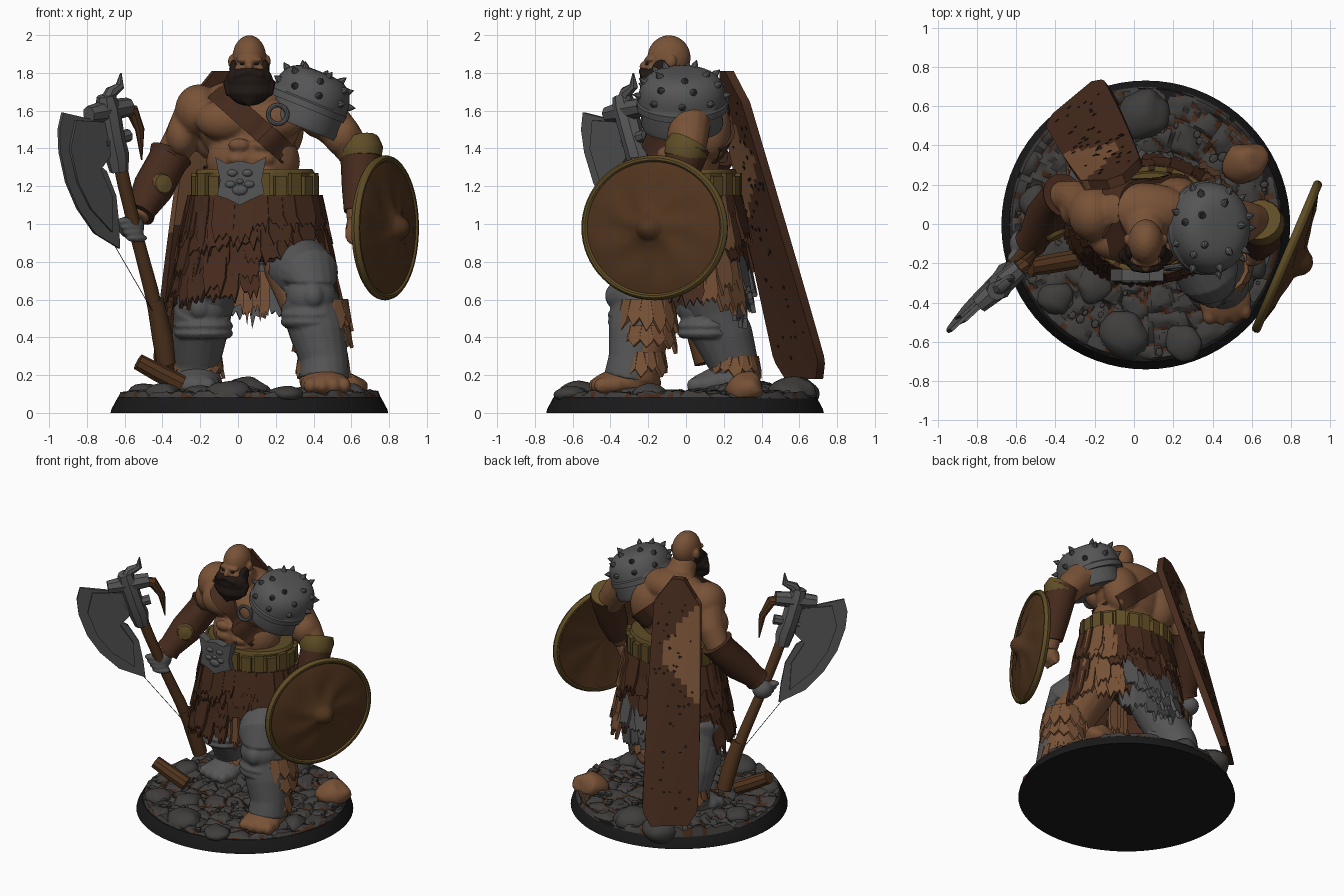
import bpy, bmesh, random
from math import sin, cos, pi, radians, atan2
from mathutils import Vector as V, Matrix as M, noise
from mathutils.bvhtree import BVHTree

if "Cube" in bpy.data.objects:
    bpy.data.objects.remove(bpy.data.objects["Cube"])
random.seed(4)
COL = dict(skin=(.19, .085, .038), leather=(.062, .024, .012), wood=(.085, .036, .013), grey=(.092, .092, .092),
           olive=(.115, .074, .019), black=(.01, .01, .011), beard=(.015, .009, .007), stone=(.05, .048, .046))
MAT = {}
for k, c in COL.items():
    MAT[k] = bpy.data.materials.new(k)
    MAT[k].diffuse_color = (*c, 1)

def make(name, bm, mat, voxel=0, smooth=3):
    bmesh.ops.recalc_face_normals(bm, faces=bm.faces)
    me = bpy.data.meshes.new(name)
    bm.to_mesh(me)
    bm.free()
    for m in mat.split():
        me.materials.append(MAT[m])
    me.polygons.foreach_set("use_smooth", [True] * len(me.polygons))
    me.set_sharp_from_angle(angle=radians(38))
    ob = bpy.data.objects.new(name, me)
    bpy.context.collection.objects.link(ob)
    if voxel:
        r = ob.modifiers.new("fuse", 'REMESH')
        r.mode, r.voxel_size, r.use_smooth_shade = 'VOXEL', voxel, True
        s = ob.modifiers.new("soften", 'SMOOTH')
        s.iterations = smooth
    return ob

def ell(bm, loc, size, rot=0, sub=3):
    m = M.Translation(loc) @ M.Rotation(rot, 4, 'Z') @ M.Diagonal((*size, 1))
    return bmesh.ops.create_icosphere(bm, subdivisions=sub, radius=1, matrix=m)['verts']

def bridge(bm, rings, cap=True):
    n = len(rings[0])
    for a, b in zip(rings, rings[1:]):
        for i in range(n):
            bm.faces.new((a[i], a[(i + 1) % n], b[(i + 1) % n], b[i]))
    if cap:
        bm.faces.new(rings[0])
        bm.faces.new(rings[-1])

def tube(bm, pts, n=14):
    P = [V(p[:3]) for p in pts]
    rings = []
    for i, p in enumerate(P):
        t = (P[min(i + 1, len(P) - 1)] - P[max(i - 1, 0)]).normalized()
        u = t.cross(V((0, 1, .01)) if abs(t.y) < .9 else V((1, 0, 0))).normalized()
        w = t.cross(u)
        rings.append([bm.verts.new(p + pts[i][3] * (u * cos(2 * pi * k / n) + w * sin(2 * pi * k / n))) for k in range(n)])
    bridge(bm, rings)

def lathe(bm, prof, m, n=48, wob=lambda r, a: 0, cap=True):
    bridge(bm, [[bm.verts.new(m @ V((r * cos(2 * pi * k / n), r * sin(2 * pi * k / n), z + wob(r, 2 * pi * k / n))))
                 for k in range(n)] for r, z in prof], cap)

def slab(bm, outline, th, o, u, v):
    o, u, v = V(o), V(u), V(v)
    w = u.cross(v).normalized() * th / 2
    bridge(bm, [[bm.verts.new(o + u * a + v * b + s * w) for a, b in outline] for s in (-1, 1)])

def aim(p, d):
    return M.Translation(p) @ V(d).to_track_quat('Z', 'Y').to_matrix().to_4x4()

# base plinth and cracked stone ground
bm = bmesh.new()
lathe(bm, [(.735, 0), (.73, .02), (.695, .085)], M.Translation((.06, -.005, 0)), 72)
make("base", bm, "black")
bm = bmesh.new()
rings = []
for i in range(46):
    r = .012 + .685 * i / 45
    ring = []
    for k in range(130):
        x, y = .06 + r * cos(2 * pi * k / 130), r * sin(2 * pi * k / 130)
        d = noise.voronoi(V((x * 9, y * 9, .3)))[0]
        h = .083 + min(.03, .12 * (d[1] - d[0])) + .02 * noise.noise(V((x * 5, y * 5, 2)))
        h += .055 * max(0, 1 - ((x + .2) ** 2 + (y - .35) ** 2) / .13)
        ring.append(bm.verts.new((x, y, max(h, .07) if i < 45 else .075)))
    rings.append(ring)
bridge(bm, rings)
for f in bm.faces:
    c = f.calc_center_median()
    d = noise.voronoi(V((c.x * 9, c.y * 9, .3)))[0]
    f.material_index = int(d[1] - d[0] < .1 and noise.noise(c * 12) > 0)
make("ground", bm, "stone leather")
bm = bmesh.new()
for x, y, r, h in [(-.05, -.56, .13, .07), (.05, .56, .14, .09), (-.2, .58, .13, .09), (-.4, -.38, .09, .06), (.25, -.6, .1, .04),
                   (.6, -.2, .09, .05), (-.5, .1, .09, .06), (-.2, -.3, .1, .05), (.43, -.3, .18, .05), (-.22, .22, .21, .06)]:
    for v in ell(bm, (x, y, .1), (r, r * .9, h), x * 9, 3):
        v.co += V((1, 1, .6)) * .02 * noise.noise(v.co * 11)
for _ in range(110):
    a, r = random.uniform(0, 2 * pi), .66 * random.random() ** .5
    s = random.uniform(.012, .035)
    ell(bm, (.06 + r * cos(a), r * sin(a), .105), (s, s * .8, s * .7), a, 1)
make("ground_rocks", bm, "stone")
bm = bmesh.new()
for v in ell(bm, (.57, .32, .13), (.11, .1, .085)):
    v.co += V((1, 1, 1)) * .025 * noise.noise(v.co * 10)
make("brown_boulder", bm, "skin")
bm = bmesh.new()
tube(bm, [(-.53, -.22, .27, .045), (-.42, -.2, .21, .05), (-.3, -.18, .15, .05)], 9)
make("broken_log", bm, "wood")

# torso and arms
bm = bmesh.new()
for l, s in [((.06, .03, 1.52), (.27, .19, .22)), ((.05, .07, 1.65), (.25, .14, .12)), ((-.07, -.09, 1.55), (.155, .1, .11)),
             ((.19, -.09, 1.55), (.155, .1, .11)), ((.08, -.01, 1.33), (.25, .19, .2)), ((.09, .02, 1.12), (.3, .22, .18)),
             ((-.21, .05, 1.6), (.125, .14, .14)), ((.44, .02, 1.59), (.13, .14, .14)), ((-.12, .13, 1.5), (.13, .11, .17)),
             ((.22, .13, 1.5), (.13, .11, .17)), ((-.3, .07, 1.47), (.08, .09, .11)), ((.55, .0, 1.47), (.1, .1, .11))]:
    ell(bm, l, s)
for sx in (-1, 1):
    for j in range(3):
        ell(bm, (.07 + sx * .065, -.185 + .006 * j, 1.42 - .075 * j), (.06, .035, .035))
tube(bm, [(.06, .05, 1.62, .13), (.06, -.08, 1.8, .085)])
tube(bm, [(-.23, .07, 1.58, .11), (-.3, .13, 1.45, .095), (-.37, .14, 1.33, .085), (-.46, .02, 1.18, .085), (-.53, -.1, 1.03, .055)])
tube(bm, [(.45, .02, 1.58, .12), (.56, .02, 1.46, .1), (.65, 0, 1.33, .09), (.65, -.08, 1.17, .085), (.63, -.14, 1.0, .055)])
body = make("torso_and_arms", bm, "skin", .013, 3)

# head with brow, nose and ears
bm = bmesh.new()
for l, s in [((.06, -.09, 1.88), (.09, .115, .12)), ((.06, -.14, 1.81), (.08, .085, .08)), ((.06, -.19, 1.87), (.072, .03, .02)),
             ((.06, -.218, 1.833), (.022, .028, .03)), ((-.035, -.08, 1.86), (.018, .03, .035)), ((.155, -.08, 1.86), (.018, .03, .035)),
             ((.01, -.18, 1.825), (.03, .03, .02)), ((.11, -.18, 1.825), (.03, .03, .02))]:
    ell(bm, l, s)
make("head", bm, "skin", .007, 3)
bm = bmesh.new()
ell(bm, (.06, -.16, 1.765), (.125, .085, .08))
ell(bm, (.06, -.175, 1.71), (.115, .065, .085))
for sx in (-1, 1):
    ell(bm, (.06 + sx * .082, -.13, 1.82), (.025, .05, .05))
    tube(bm, [(.06, -.23, 1.81, .022), (.06 + sx * .06, -.22, 1.79, .024), (.06 + sx * .1, -.19, 1.73, .006)], 8)
for k in range(9):
    t = (k - 4) / 4
    tube(bm, [(.06 + .11 * t, -.205 + .05 * t * t, 1.76, .032), (.06 + .1 * t, -.225 + .05 * t * t, 1.69, .027),
              (.06 + .08 * t, -.215 + .03 * t * t, 1.62 + .05 * abs(t), .006)], 8)
make("beard", bm, "beard", .008, 1)
bm = bmesh.new()
for sx in (-1, 1):
    ell(bm, (.06 + sx * .036, -.205, 1.848), (.015, .012, .008), 0, 2)
make("eyes", bm, "black")

# diagonal strap laid on the body, front and back
bpy.context.view_layer.update()
tree = BVHTree.FromObject(body, bpy.context.evaluated_depsgraph_get())
bm = bmesh.new()
for side in (-1, 1):
    rings = []
    for i in range(25):
        x, z = -.12 + .45 * i / 24, 1.71 - .4 * i / 24
        hits = [tree.ray_cast(V((x + s * .04, side * 2, z + s * .04)), V((0, -side, 0)))[0] for s in (-1, 1)]
        if None in hits:
            continue
        rings.append([bm.verts.new(h + V((0, side * o, 0))) for h, o in ((hits[0], -.03), (hits[0], .02), (hits[1], .02), (hits[1], -.03))])
    bridge(bm, rings)
make("chest_strap", bm, "leather")
bm = bmesh.new()
lathe(bm, [(.05 + .013 * cos(a * pi / 4), .013 * sin(a * pi / 4)) for a in range(9)], aim((.21, -.22, 1.58), (.1, -1, .1)), 24, cap=False)
make("strap_ring", bm, "grey")

# spiked shoulder plates: boxy upper cap over a lower band
tilt = M.Translation((.375, -.02, 1.64)) @ M.Rotation(radians(22), 4, 'Y')
def cap_pt(e, a=0):
    r = cos(e) ** .55
    return V((.208 * r * cos(a), .235 * r * sin(a), .178 * sin(e) ** .8))
bm = bmesh.new()
lathe(bm, [(.195, -.03), (.215, -.03), (.215, .005)] + [(cap_pt(e).x, cap_pt(e).z) for e in [.04 + 1.51 * i / 13 for i in range(14)]],
      tilt @ M.Diagonal((1, 1.12, 1, 1)), 44)
lathe(bm, [(.15, -.135), (.19, -.135), (.198, -.11), (.185, .03)], tilt @ M.Translation((.015, 0, 0)) @ M.Diagonal((1, 1.1, 1, 1)), 44)
for el, n, off in ((14, 9, 0), (42, 7, .3), (70, 5, .1)):
    for k in range(n):
        p = cap_pt(radians(el), 2 * pi * k / n + off)
        lathe(bm, [(.021, -.012), (.018, .008), (.002, .036)], tilt @ aim(p, p), 8)
make("shoulder_armour", bm, "grey")

# bracers and hands
bm = bmesh.new()
for pts in ([(-.355, .145, 1.37, .118), (-.375, .13, 1.33, .105), (-.45, .03, 1.19, .108), (-.51, -.07, 1.08, .08), (-.525, -.09, 1.05, .085)],
            [(.645, .015, 1.41, .115), (.65, .0, 1.36, .108), (.65, -.07, 1.18, .1), (.635, -.11, 1.06, .075)]):
    tube(bm, pts, 18)
make("bracers", bm, "leather")
bm = bmesh.new()
tube(bm, [(.64, .02, 1.43, .11), (.65, .0, 1.39, .12), (.652, -.01, 1.35, .108)], 18)
lathe(bm, [(.03, 0), (.06, 0), (.05, .02), (.01, .03)], aim((-.4, -.05, 1.21), (.5, -1, .2)), 12)
make("bracer_trim", bm, "olive")
bm = bmesh.new()
ell(bm, (-.565, -.1, .985), (.07, .075, .065))
for j in range(4):
    ell(bm, (-.59 + .018 * j, -.155 + .005 * j, 1.015 - .03 * j), (.065, .035, .022), .5, 2)
make("axe_hand", bm, "grey", .009, 2)
bm = bmesh.new()
ell(bm, (.62, -.15, .98), (.05, .06, .07))
for j in range(4):
    ell(bm, (.6, -.2 + .03 * j, .95), (.035, .017, .06), 0, 2)
make("shield_hand", bm, "skin", .01, 2)

# axe: all parts lie in one slanted plane
AO, AU, AV = (0, .465, 0), (1, .91, 0), (0, -.1, 1)
def ap(x, z, r):
    return (x, .465 + .91 * x - .1 * z, z, r)
bm = bmesh.new()
tube(bm, [ap(-.69, 1.62, .035), ap(-.6, 1.2, .036), ap(-.54, .95, .034), ap(-.46, .65, .038), ap(-.385, .3, .042)])
tube(bm, [ap(-.44, .6, .045), ap(-.4, .4, .055), ap(-.38, .26, .05)], 10)
tube(bm, [ap(-.63, 1.61, .04), ap(-.56, 1.6, .036), ap(-.52, 1.5, .025), ap(-.51, 1.34, .004)], 8)
make("axe_handle_and_spike", bm, "wood")
bm = bmesh.new()
slab(bm, [(-.93, 1.59), (-.95, 1.5), (-.945, 1.38), (-.91, 1.22), (-.85, 1.08), (-.76, .95), (-.63, .87), (-.635, 1.0), (-.65, 1.15),
          (-.7, 1.28), (-.76, 1.33), (-.69, 1.36), (-.7, 1.54), (-.8, 1.56)], .018, AO, AU, AV)
slab(bm, [(-.87, 1.55), (-.9, 1.4), (-.86, 1.22), (-.79, 1.08), (-.68, .96), (-.68, 1.15), (-.74, 1.29), (-.69, 1.36), (-.7, 1.54)], .045, AO, AU, AV)
tube(bm, [ap(-.63, 1.28, .05), ap(-.64, 1.36, .065), ap(-.66, 1.45, .062), ap(-.69, 1.62, .065), ap(-.7, 1.68, .05)], 8)
tube(bm, [ap(-.79, 1.58, .045), ap(-.69, 1.6, .06), ap(-.58, 1.62, .05)], 8)
tube(bm, [ap(-.69, 1.64, .045), ap(-.67, 1.7, .034), ap(-.625, 1.73, .024), ap(-.62, 1.8, .004)], 8)
tube(bm, [ap(-.71, 1.43, .03), ap(-.58, 1.47, .035)], 8)
make("axe_head", bm, "grey")
bm = bmesh.new()
tube(bm, [(-.65, -.2, .88, .002), (-.43, .0, .5, .002)], 5)
make("axe_cord", bm, "black")

# round shield with low radiating ridges
sm = M.Translation((.788, -.17, .98)) @ M.Rotation(radians(-23), 4, 'Z') @ M.Rotation(radians(90), 4, 'Y') @ M.Diagonal((.98, 1.07, 1, 1))
bm = bmesh.new()
lathe(bm, [(.02, .0), (.25, -.01), (.37, -.03), (.37, 0), (.34, .01), (.26, .03), (.2, .036), (.14, .05), (.08, .065), (.065, .08),
           (.045, .11), (.02, .125), (.005, .128)], sm, 64, lambda r, a: .005 * sin(7 * a + r * 14) if .1 < r < .3 else 0)
make("shield", bm, "wood")
bm = bmesh.new()
lathe(bm, [(.372 + .02 * cos(a * pi / 5), -.01 + .024 * sin(a * pi / 5)) for a in range(11)], sm, 64, cap=False)
make("shield_rim", bm, "olive")

# belt, pouches and buckle plate
C = M.Translation((.09, .02, 0))
bm = bmesh.new()
lathe(bm, [(.9, 1.11), (1, 1.12), (1.03, 1.14), (1, 1.17), (1, 1.24), (1.02, 1.27), (.98, 1.29), (.85, 1.29)], C @ M.Diagonal((.31, .245, 1, 1)), 48)
for k in range(22):
    a = 2 * pi * k / 22
    m = C @ M.Translation((.31 * cos(a), .245 * sin(a), 1.2)) @ M.Rotation(atan2(sin(a) / .26, cos(a) / .325), 4, 'Z')
    bmesh.ops.create_cube(bm, size=1, matrix=m @ M.Diagonal((.06, .065, .11 + .03 * (k % 2), 1)))
make("belt", bm, "olive")
bm = bmesh.new()
slab(bm, [(-.13, .125), (-.07, .09), (0, .105), (.07, .09), (.14, .125), (.115, 0), (.13, -.07), (.06, -.1), (0, -.13), (-.06, -.1), (-.12, -.08), (-.105, 0)],
     .06, (.01, -.26, 1.23), (1, 0, 0), (0, 0, 1))
for x, z, s in [(-.04, .04, .03), (.04, .04, .03), (0, -.005, .022), (0, -.05, .045), (-.05, -.02, .03), (.05, -.02, .03)]:
    ell(bm, (.01 + x, -.283, 1.23 + z), (s, .02, s * .7), 0, 2)
make("belt_plate", bm, "grey")

# ragged hide skirt in overlapping layers, longest at the rear
bm = bmesh.new()
lathe(bm, [(.3, 1.18), (.32, 1.15), (.37, 1.0), (.4, .85), (.36, .8)], C @ M.Diagonal((1, .76, 1, 1)), 40)
make("skirt_core", bm, "leather")
fur = {"hide_strips": ("leather", bmesh.new()), "tan_strips": ("skin", bmesh.new()), "grey_strips": ("grey", bmesh.new())}
def strip(key, o, a, w, L, lean):
    j = [random.uniform(.75, 1) for _ in range(4)]
    slab(fur[key][1], [(-w, 0), (w, 0), (w * 1.1, -L * .6), (w * .8, -L * j[0]), (w * .45, -L * .72), (w * .1, -L * j[1]), (-w * .2, -L * .75),
                       (-w * .6, -L * j[2]), (-w * 1.05, -L * .55)], .025, o, (-sin(a), cos(a), 0), (-lean * cos(a), -lean * sin(a), 1))
for z, n in ((1.15, 24), (1.06, 24), (.97, 26), (.88, 26), (.79, 26), (.71, 26)):
    for k in range(n):
        a = 2 * pi * (k + random.random() * .5) / n
        s = min((1.2 - z) / .6, .7)
        x, y = .09 + (.33 + .11 * s) * cos(a), .02 + (.26 + .045 * s) * sin(a)
        L, thigh = random.uniform(.18, .29), y < 0 and .12 < x < .47
        if (thigh and z < .95) or (z < .75 and (y < .2 or not -.12 < x < .32)):
            continue
        if thigh:
            L, y = .2, y - .04 * s
        key = "hide_strips"
        if z < .95 and y > .15 and -.12 < x < .3:
            key = "grey_strips"
        elif x > .36 and y > .08:
            key = "tan_strips"
        strip(key, (x, y, z), atan2(sin(a) / .28, cos(a) / .36), random.uniform(.045, .065), L, random.uniform(.1, .26) if z > .75 else .0)
for k in range(4):
    strip("tan_strips", (.0 + .045 * k, -.12 + .02 * k, .75), -pi / 2, .03, .24 + .05 * (k % 2), 0)
for k, (m, b) in fur.items():
    make(k, b, m)

# legs, knee plates and boots
def leg(name, mat, pts, foot, ang, knee, cuff):
    bm = bmesh.new()
    tube(bm, pts, 18)
    f = V(foot)
    d = V((sin(ang), -cos(ang), 0))
    ell(bm, f, (.125, .17, .085), ang)
    ell(bm, f + d * .09 - V((0, 0, .015)), (.135, .11, .07), ang)
    for j in range(4):
        q = V((cos(ang), sin(ang), 0)) * (.06 * (j - 1.5))
        ell(bm, f + d * (.17 - .01 * abs(j - 1.5)) + q - V((0, 0, .02)), (.038, .05, .045), ang, 2)
    make(name, bm, mat, .013, 2)
    # front greave, knee cap and thigh plate
    bm = bmesh.new()
    k = V(knee)
    ell(bm, k + d * .05, (.135, .11, .12), ang)
    ell(bm, k + d * .12, (.06, .06, .07), ang)
    tube(bm, [(*(V(pts[1][:3]) + d * .02), pts[1][3] * .98), (*(k + V((0, 0, .1)) + d * .02), .16), (*(k + V((0, 0, .07)) + d * .02), .14)], 18)
    tube(bm, [(*(V(p[:3]) + d * .035), p[3] * 1.02) for p in pts[2:]], 18)
    for z in (-.1, -.14):
        tube(bm, [(*(k + V((0, 0, z + h)) + d * .01), r) for h, r in ((.03, .14), (0, .16), (-.025, .14))], 18)
    make(name + "_armour", bm, "grey", .011, 1)
    # ragged cuffs
    bm = bmesh.new()
    for c, r, h in cuff:
        for i in range(14):
            a = 2 * pi * i / 14
            p = V(c) + V((r * cos(a), r * sin(a), 0))
            L = h * random.uniform(.8, 1.2)
            slab(bm, [(-.04, 0), (.04, 0), (.035, -L * .7), (0, -L), (-.035, -L * .6)], .02, p, (-sin(a), cos(a), 0), (-.2 * cos(a), -.2 * sin(a), 1))
    make(name + "_cuffs", bm, "skin")
leg("left_leg", "skin", [(.26, .02, 1.0, .16), (.31, -.1, .78, .175), (.37, -.2, .6, .155), (.42, -.23, .42, .145), (.45, -.25, .28, .125), (.45, -.27, .18, .13)],
    (.45, -.3, .165), .15, (.38, -.25, .62), [((.44, -.21, .6), .13, .16), ((.45, -.21, .46), .13, .13), ((.45, -.24, .32), .115, .12)])
leg("right_leg", "grey", [(-.07, .03, 1.0, .17), (-.14, .07, .74, .17), (-.18, .14, .55, .15), (-.2, .22, .4, .14), (-.21, .27, .26, .115), (-.21, .28, .18, .12)],
    (-.21, .22, .165), -.2, (-.18, .12, .56), [((-.21, .26, .3), .11, .1)])

# long plank slung on the back, slightly twisted toward the shoulders
PO, PU, PV = (-.3, .625, .18), (.77, .64, 0), (.21, -.41, 1.63)
def plank_pt(a, b, o=0):
    q = V((PU[0] * a + .64 * o, PU[1] * a - .77 * o, 0))
    return V(PO) + V(PV) * b + M.Rotation(radians(-20) * b, 3, 'Z') @ q
def half_width(b):
    return .188 - .035 * b * b - .11 * max(0, b - .9) / .1 - .06 * max(0, .06 - b) / .06
bm = bmesh.new()
rings = []
for i in range(41):
    b = i / 40
    w = half_width(b)
    front, back = [[(w * t / 4, o) for t in ts] for ts, o in ((range(-4, 5), .025), (range(4, -5, -1), -.025))]
    rings.append([bm.verts.new(plank_pt(a, b, o)) for a, o in front + back])
bridge(bm, rings)
for f in bm.faces:
    c = f.calc_center_median()
    a, b = (c - plank_pt(0, (c.z - .18) / 1.63)).dot(V((.9, .45, 0))), (c.z - .18) / 1.63
    f.material_index = int(.48 + (a + .19) * .7 < b < .95 - (a + .19) * .8)
make("back_plank", bm, "leather skin")
# dark pits in the plank
bm = bmesh.new()
for _ in range(45):
    a, b, s = random.uniform(-.14, .14), random.uniform(.05, .9), random.uniform(.006, .014)
    rings = [[bm.verts.new(plank_pt(a + da * s, b + db * s, o)) for da, db in ((-1, 0), (0, .5), (1, .2), (.3, -.6))] for o in (-.028, .028)]
    bridge(bm, rings)
make("plank_pits", bm, "beard")

for m in bpy.data.materials:
    if m.users and not m.is_grease_pencil:
        m.use_nodes = True
        m.node_tree.nodes["Principled BSDF"].inputs["Base Color"].default_value = m.diffuse_color
